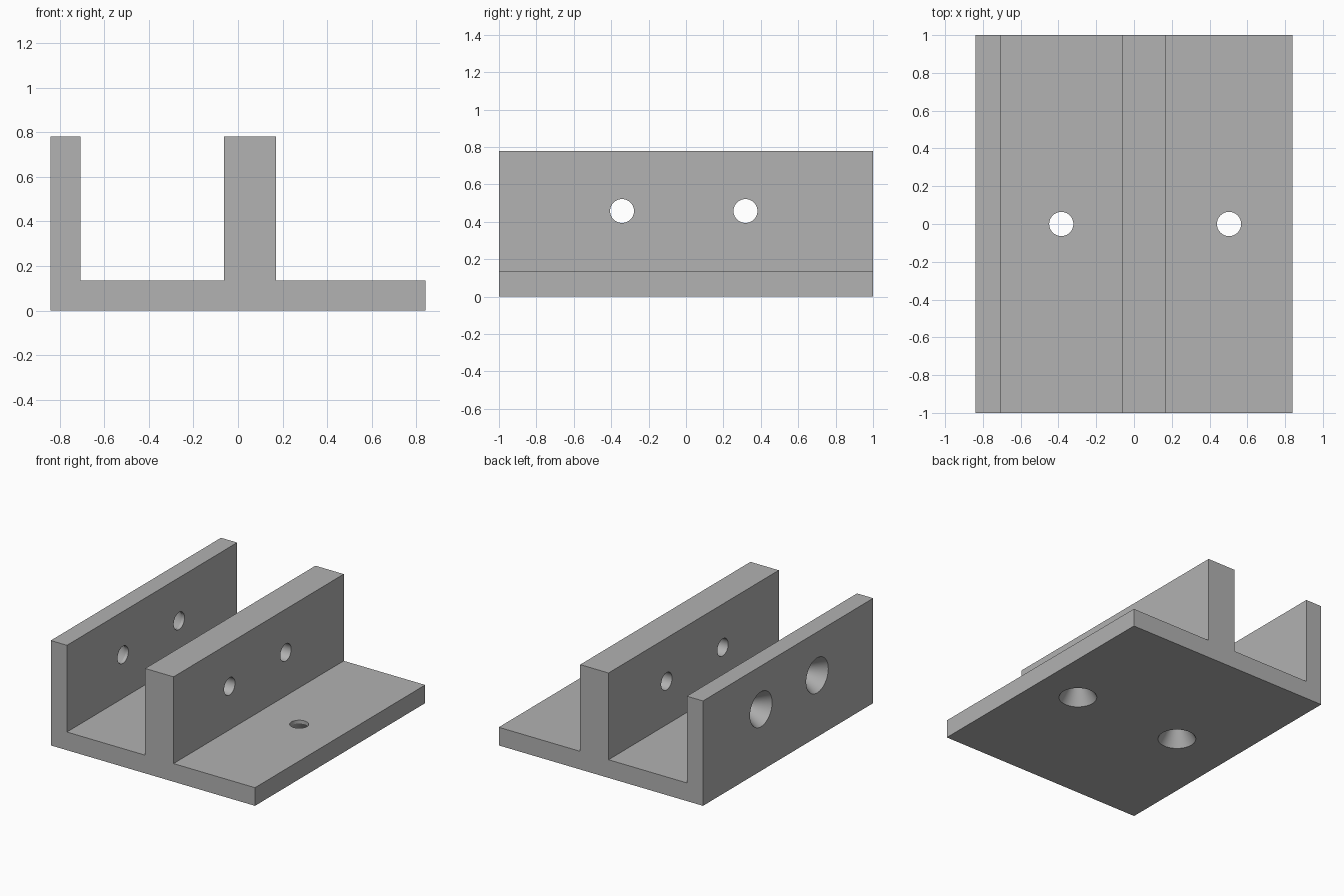
import bpy, bmesh, math
from mathutils import Matrix, Vector

if "Cube" in bpy.data.objects:
    bpy.data.objects.remove(bpy.data.objects["Cube"], do_unlink=True)

HALF_X, HALF_Y, HEIGHT, BASE = 0.84, 1.0, 0.78, 0.135
OUTER_IN = -0.707                # inner face of the outer wall
MID_L, MID_R = -0.063, 0.17      # faces of the middle wall
BORE, SINK, SINK_DEPTH = 0.064, 0.13, 0.11

grey = bpy.data.materials.new("plain grey")
grey.use_nodes = True
grey.diffuse_color = (0.445, 0.445, 0.445, 1)
grey.node_tree.nodes["Principled BSDF"].inputs["Base Color"].default_value = grey.diffuse_color


def add_object(name, bm):
    bmesh.ops.recalc_face_normals(bm, faces=bm.faces)
    mesh = bpy.data.meshes.new(name)
    bm.to_mesh(mesh)
    bm.free()
    mesh.materials.append(grey)
    obj = bpy.data.objects.new(name, mesh)
    bpy.context.collection.objects.link(obj)
    return obj


def countersunk_cutter(name, origin, axis, length, sides=48):
    """Revolved drill shape that enters the part at origin, along axis."""
    turn = Vector((0, 0, 1)).rotation_difference(Vector(axis)).to_matrix().to_4x4()
    place = Matrix.Translation(origin) @ turn
    bm = bmesh.new()
    rings = []
    for r, d in ((SINK, -0.05), (SINK, 0), (BORE, SINK_DEPTH), (BORE, length)):
        angles = [2 * math.pi * i / sides for i in range(sides)]
        rings.append([bm.verts.new(place @ Vector((r * math.cos(a), r * math.sin(a), d)))
                      for a in angles])
    for low, high in zip(rings, rings[1:]):
        for i in range(sides):
            j = (i + 1) % sides
            bm.faces.new((low[i], low[j], high[j], high[i]))
    bm.faces.new(rings[0][::-1])
    bm.faces.new(rings[-1])
    cutter = add_object(name, bm)
    cutter.hide_render = True
    return cutter


# Bracket body: channel profile extruded along y
profile = [(-HALF_X, 0), (HALF_X, 0), (HALF_X, BASE), (MID_R, BASE),
           (MID_R, HEIGHT), (MID_L, HEIGHT), (MID_L, BASE),
           (OUTER_IN, BASE), (OUTER_IN, HEIGHT), (-HALF_X, HEIGHT)]
bm = bmesh.new()
face = bm.faces.new([bm.verts.new((x, -HALF_Y, z)) for x, z in profile])
extruded = bmesh.ops.extrude_face_region(bm, geom=[face])["geom"]
bmesh.ops.translate(bm, vec=(0, 2 * HALF_Y, 0),
                    verts=[v for v in extruded if isinstance(v, bmesh.types.BMVert)])
bracket = add_object("bracket", bm)

# Holes: through both walls from the outer side, and up through the base
cutters = [countersunk_cutter("wall_hole_cutter", (-HALF_X, y, 0.458), (1, 0, 0), 1.2)
           for y in (-0.342, 0.318)]
cutters += [countersunk_cutter("base_hole_cutter", (x, 0, 0), (0, 0, 1), 0.25)
            for x in (-0.385, 0.503)]

bpy.ops.object.select_all(action="DESELECT")
bracket.select_set(True)
bpy.context.view_layer.objects.active = bracket
for cutter in cutters:
    cut = bracket.modifiers.new("hole", "BOOLEAN")
    cut.operation, cut.solver, cut.object = "DIFFERENCE", "EXACT", cutter
    bpy.ops.object.modifier_apply(modifier=cut.name)
    bpy.data.objects.remove(cutter, do_unlink=True)
bpy.ops.object.shade_smooth_by_angle(angle=math.radians(20))
